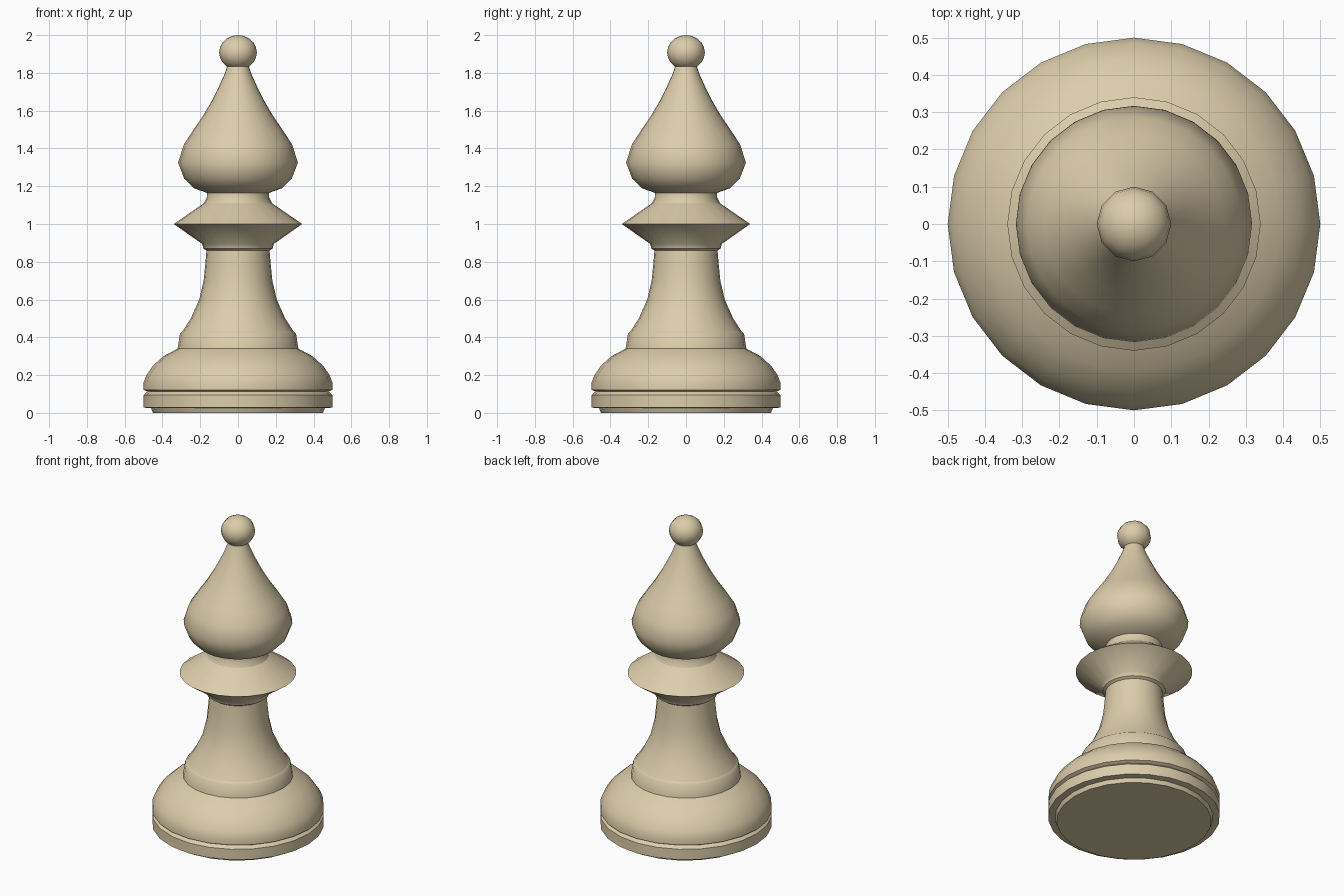
import bpy
import bmesh
import math

cube = bpy.data.objects.get("Cube")
if cube:
    bpy.data.objects.remove(cube, do_unlink=True)

SIDES = 24

wood = bpy.data.materials.new("pale_boxwood")
wood.use_nodes = True
colour = (0.72, 0.61, 0.41, 1)
wood.diffuse_color = colour
wood.node_tree.nodes["Principled BSDF"].inputs["Base Color"].default_value = colour


def finish(name, bm, angle):
    mesh = bpy.data.meshes.new(name)
    bm.to_mesh(mesh)
    bm.free()
    mesh.materials.append(wood)
    mesh.shade_smooth()
    mesh.set_sharp_from_angle(angle=math.radians(angle))
    obj = bpy.data.objects.new(name, mesh)
    bpy.context.collection.objects.link(obj)
    return obj


def lathe(name, profile, cap_bottom=False, angle=45):
    """Turn a (radius, height) profile, listed bottom to top, about z."""
    bm = bmesh.new()
    rings = []
    for r, z in profile:
        ring = []
        for i in range(SIDES):
            a = math.tau * i / SIDES
            ring.append(bm.verts.new((r * math.cos(a), r * math.sin(a), z)))
        rings.append(ring)
    for low, high in zip(rings, rings[1:]):
        for i in range(SIDES):
            j = (i + 1) % SIDES
            bm.faces.new((low[i], low[j], high[j], high[i]))
    if cap_bottom:
        bm.faces.new(rings[0][::-1])
    return finish(name, bm, angle)


# Foot with a small recessed plinth and a groove under the dome
lathe("foot", [(0.45, 0), (0.46, 0.025), (0.5, 0.028), (0.5, 0.095),
               (0.48, 0.112), (0.5, 0.122)], cap_bottom=True)
lathe("base_dome", [(0.5, 0.122), (0.5, 0.16), (0.485, 0.2), (0.45, 0.25),
                    (0.395, 0.3), (0.32, 0.34)])

# Step and flared stem
lathe("base_step", [(0.32, 0.34), (0.307, 0.42), (0.295, 0.43)])
lathe("stem", [(0.295, 0.43), (0.25, 0.5), (0.205, 0.6), (0.182, 0.7),
               (0.172, 0.8), (0.167, 0.86), (0.183, 0.87)])

# Sharp-edged collar and neck
lathe("collar", [(0.183, 0.87), (0.19, 0.895), (0.34, 1.0), (0.18, 1.11)])
lathe("neck", [(0.18, 1.11), (0.165, 1.14), (0.165, 1.165)])

# Drop-shaped head
lathe("head", [(0.165, 1.165), (0.235, 1.19), (0.285, 1.24), (0.317, 1.325),
               (0.287, 1.42), (0.242, 1.49), (0.187, 1.57), (0.14, 1.65),
               (0.1, 1.73), (0.073, 1.79), (0.055, 1.84)])

# Ball on the tip
bm = bmesh.new()
bmesh.ops.create_uvsphere(bm, u_segments=12, v_segments=10, radius=0.1)
ball = finish("finial_ball", bm, 60)
ball.scale.z = 0.92
ball.location.z = 1.908
